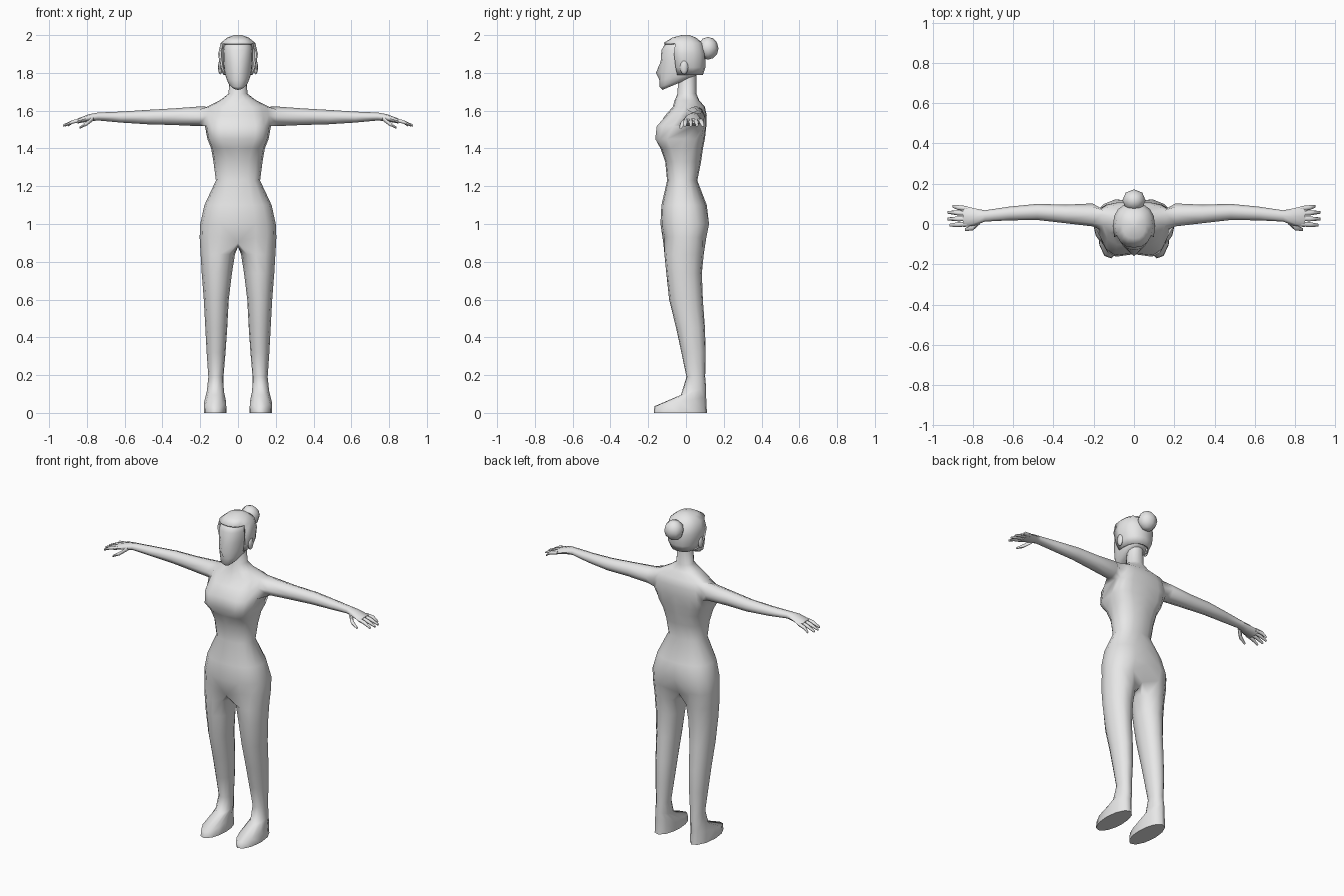
import bpy
import bmesh
from math import sin, cos, radians, pi
from mathutils import Vector

cube = bpy.data.objects.get("Cube")
if cube:
    bpy.data.objects.remove(cube, do_unlink=True)

STEPS = 8  # quads from front centre to back centre on one side

grey = bpy.data.materials.new("plain grey")
grey.use_nodes = True
colour = (0.8, 0.8, 0.8, 1)
grey.diffuse_color = colour
grey.node_tree.nodes["Principled BSDF"].inputs["Base Color"].default_value = colour


def finish(name, bm, mirror=True, thickness=0, angle=70):
    """Turn a bmesh into a shaded, optionally mirrored object."""
    bmesh.ops.recalc_face_normals(bm, faces=bm.faces[:])
    mesh = bpy.data.meshes.new(name)
    bm.to_mesh(mesh)
    bm.free()
    mesh.materials.append(grey)
    ob = bpy.data.objects.new(name, mesh)
    bpy.context.collection.objects.link(ob)
    if mirror:
        mod = ob.modifiers.new("Mirror", 'MIRROR')
        mod.merge_threshold = 0.0005
    if thickness:
        mod = ob.modifiers.new("Thickness", 'SOLIDIFY')
        mod.thickness = thickness
        mod.offset = 0
    bpy.ops.object.select_all(action='DESELECT')
    ob.select_set(True)
    bpy.context.view_layer.objects.active = ob
    bpy.ops.object.shade_smooth_by_angle(angle=radians(angle))
    return ob


def arc(bm, z_front, z_back, half_w, y_front, y_back, y_side, power=0.85,
        dip_front=0, dip_back=0):
    """Half cross-section from the front centre round +x to the back centre."""
    verts = []
    for k in range(STEPS + 1):
        a = pi * k / STEPS
        end = y_front if k < STEPS / 2 else y_back
        y = y_side + (end - y_side) * abs(cos(a)) ** power
        x = half_w * abs(sin(a)) ** power
        z = z_front + (z_back - z_front) * (y - y_front) / (y_back - y_front)
        if k == 0:
            x, y = 0, y + dip_front
        elif k == STEPS:
            x, y = 0, y - dip_back
        verts.append(bm.verts.new((x, y, z)))
    return verts


def skin_arcs(bm, rows, keep=lambda r, k: True):
    for r in range(len(rows) - 1):
        for k in range(STEPS):
            if keep(r, k):
                a, b = rows[r], rows[r + 1]
                bm.faces.new((a[k], a[k + 1], b[k + 1], b[k]))


def bridge(bm, a, b):
    n = len(a)
    for i in range(n):
        j = (i + 1) % n
        bm.faces.new((a[i], a[j], b[j], b[i]))


def digit(name, points, radii, sides=6):
    """Tapered finger along a short path, flattened a little in height."""
    bm = bmesh.new()
    last = None
    for p, r in zip(points, radii):
        ring = [bm.verts.new(Vector(p) + Vector(
            (0, r * cos(2 * pi * i / sides), 0.9 * r * sin(2 * pi * i / sides))))
            for i in range(sides)]
        if last:
            bridge(bm, last, ring)
        else:
            bm.faces.new(ring)
        last = ring
    bm.faces.new(last)
    finish(name, bm)


# Body: torso rows (z, half width, front, back, widest y, roundness, dips)
TORSO = [
    (0.93, 0.203, -0.12, 0.115, 0, 0.8, 0, 0.04),
    (1.0, 0.2, -0.135, 0.13, 0, 0.8, 0, 0.015),
    (1.1, 0.178, -0.13, 0.11, -0.01),
    (1.23, 0.117, -0.1, 0.06, -0.02),
    (1.33, 0.13, -0.11, 0.08, -0.02),
    (1.4, 0.142, -0.135, 0.09, -0.02, 0.7),
    (1.45, 0.162, -0.17, 0.1, -0.01, 0.6, 0.02),
    (1.52, 0.175, -0.165, 0.108, 0.045, 0.65, 0.02),
    (1.575, 0.172, -0.11, 0.11, 0.045, 0.75),
    (1.62, 0.165, -0.07, 0.1, 0.045),
    (1.655, 0.095, -0.06, 0.07, 0.02, 0.9),
    (1.69, 0.05, -0.045, 0.055, 0.01, 1),
    (1.8, 0.044, -0.04, 0.055, 0.01, 1),
]
SHOULDER = 7  # row below the arm opening
bm = bmesh.new()
rows = [arc(bm, row[0], *row) for row in TORSO]
skin_arcs(bm, rows, lambda r, k: not (r in (SHOULDER, SHOULDER + 1) and k in (3, 4)))
bm.faces.new(rows[-1])

# Arm grown from the opening: x, centre y, centre z, radius y, radius z
low, mid, high = rows[SHOULDER:SHOULDER + 3]
ring = [low[3], low[4], low[5], mid[5], high[5], high[4], high[3], mid[3]]
for x, cy, cz, ry, rz in [
        (0.205, 0.045, 1.57, 0.057, 0.052),
        (0.34, 0.05, 1.568, 0.046, 0.044),
        (0.48, 0.06, 1.566, 0.04, 0.038),
        (0.62, 0.052, 1.566, 0.034, 0.029),
        (0.74, 0.04, 1.569, 0.028, 0.021),
        (0.79, 0.035, 1.562, 0.042, 0.019),
        (0.85, 0.038, 1.545, 0.054, 0.013)]:
    new = []
    for i in range(8):
        a = radians(45 * i - 135)
        new.append(bm.verts.new((x, cy + ry * cos(a), cz + rz * sin(a))))
    bridge(bm, ring, new)
    ring = new
bm.faces.new(ring)

# Leg and foot grown from the hip: z, centre x, centre y, radius x, radius y, tilt
crotch = [bm.verts.new((0, y, 0.88)) for y in (0.05, 0, -0.06)]
rows[0][0].co.z = rows[0][-1].co.z = 0.9
ring = rows[0] + crotch
angles = [32.5 * k - 40 for k in range(STEPS + 1)] + [245, 270, 295]
for z, cx, cy, rx, ry, tilt in [
        (0.84, 0.107, -0.01, 0.091, 0.105, 0),
        (0.74, 0.112, -0.01, 0.08, 0.095, 0),
        (0.6, 0.115, 0, 0.066, 0.09, 0),
        (0.45, 0.115, 0.024, 0.058, 0.077, 0),
        (0.32, 0.116, 0.04, 0.05, 0.065, 0),
        (0.19, 0.117, 0.052, 0.04, 0.05, 0),
        (0.115, 0.12, 0.04, 0.045, 0.067, 0.3),
        (0.06, 0.121, -0.03, 0.058, 0.138, 0.18),
        (0, 0.121, -0.03, 0.06, 0.142, 0)]:
    new = []
    for deg in angles:
        s, c = sin(radians(deg)), cos(radians(deg))
        y = -ry * c
        new.append(bm.verts.new((cx + rx * s, cy + y, z + tilt * y)))
    bridge(bm, ring, new)
    ring = new
bm.faces.new(ring)
finish("body", bm)

# Fingers fan out from the palm
for name, y, tip_x, tip_y in [("index_finger", 0.0, 0.915, -0.006),
                              ("middle_finger", 0.026, 0.927, 0.025),
                              ("ring_finger", 0.052, 0.925, 0.058),
                              ("little_finger", 0.076, 0.9, 0.088)]:
    digit(name, [(0.83, y, 1.55), (0.875, (y + tip_y) / 2, 1.541), (tip_x, tip_y, 1.521)],
          [0.012, 0.012, 0.007])
digit("thumb", [(0.765, 0.015, 1.56), (0.8, -0.018, 1.532), (0.84, -0.028, 1.509)],
      [0.016, 0.014, 0.007])

# Head: front z, back z, half width, front, back, widest y, roundness, nose
bm = bmesh.new()
rows = [arc(bm, *row) for row in [
    (1.71, 1.775, 0.035, -0.125, 0.03, -0.04),
    (1.725, 1.79, 0.055, -0.14, 0.06, -0.03),
    (1.76, 1.8, 0.066, -0.14, 0.07, -0.02),
    (1.8, 1.82, 0.074, -0.138, 0.08, -0.02, 0.85, -0.021),
    (1.86, 1.86, 0.078, -0.134, 0.088, -0.02),
    (1.92, 1.92, 0.08, -0.13, 0.088, -0.01),
    (1.96, 1.965, 0.07, -0.108, 0.075, -0.01),
    (1.975, 1.975, 0.04, -0.06, 0.04, -0.01)]]
skin_arcs(bm, rows)
bm.faces.new(rows[0])
bm.faces.new(rows[-1])
finish("head", bm)

# Hair: a cap left open round the face
bm = bmesh.new()
rows = [arc(bm, z, z, *row) for z, *row in [
    (1.79, 0.072, -0.09, 0.085, -0.01),
    (1.83, 0.09, -0.11, 0.098, -0.01),
    (1.9, 0.1, -0.13, 0.1, -0.01),
    (1.955, 0.088, -0.115, 0.085, -0.01),
    (1.982, 0.055, -0.07, 0.05, -0.005),
    (1.995, 0.02, -0.022, 0.018, 0)]]
skin_arcs(bm, rows, lambda r, k: r > 2 or k > 2)
bm.faces.new(rows[-1])
finish("hair", bm, thickness=0.01)


def ball(name, centre, size, mirror):
    bm = bmesh.new()
    bmesh.ops.create_uvsphere(bm, u_segments=8, v_segments=6, radius=1)
    bmesh.ops.scale(bm, vec=size, verts=bm.verts[:])
    bmesh.ops.translate(bm, vec=centre, verts=bm.verts[:])
    finish(name, bm, mirror)


ball("hair_bun", (0, 0.117, 1.93), (0.058, 0.055, 0.06), False)
ball("ear", (0.094, -0.01, 1.83), (0.012, 0.022, 0.038), True)
